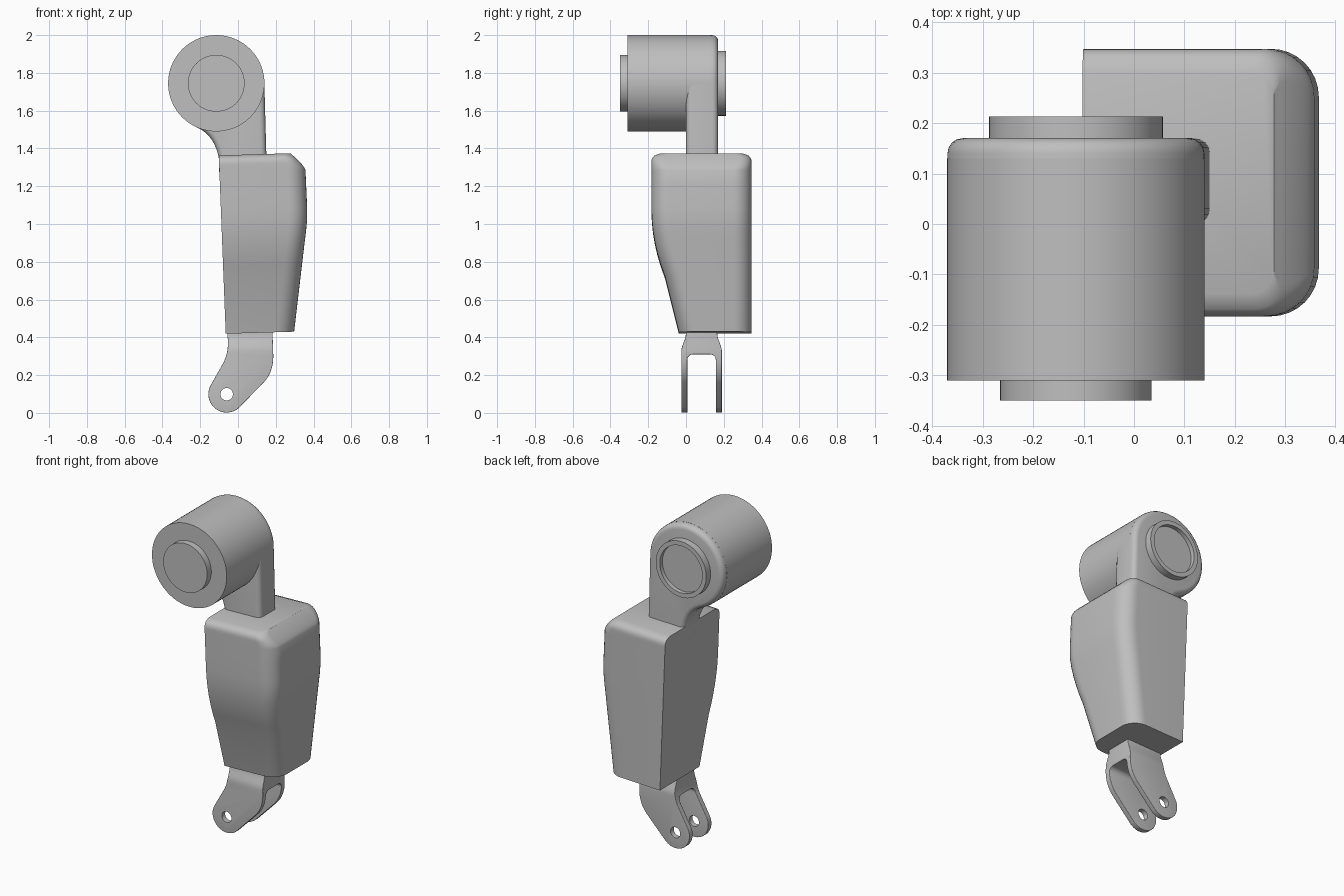
import bpy, bmesh, math
from mathutils import Vector

cube = bpy.data.objects.get("Cube")
if cube:
    bpy.data.objects.remove(cube, do_unlink=True)

grey = bpy.data.materials.new("plain grey")
grey.use_nodes = True
grey.diffuse_color = (0.52, 0.52, 0.52, 1)
grey.node_tree.nodes["Principled BSDF"].inputs["Base Color"].default_value = grey.diffuse_color


def make(name, bm):
    """Turn a bmesh into a grey object and make it active."""
    bmesh.ops.remove_doubles(bm, verts=bm.verts, dist=1e-5)
    bmesh.ops.recalc_face_normals(bm, faces=bm.faces)
    mesh = bpy.data.meshes.new(name)
    bm.to_mesh(mesh)
    bm.free()
    mesh.materials.append(grey)
    ob = bpy.data.objects.new(name, mesh)
    bpy.context.collection.objects.link(ob)
    bpy.ops.object.select_all(action='DESELECT')
    bpy.context.view_layer.objects.active = ob
    ob.select_set(True)
    return ob


def smooth(ob):
    bpy.context.view_layer.objects.active = ob
    ob.select_set(True)
    bpy.ops.object.shade_smooth_by_angle(angle=math.radians(32))


def arc(cx, cz, r, start, end, n):
    angles = [math.radians(start + (end - start) * i / n) for i in range(n + 1)]
    return [(cx + r * math.cos(a), cz + r * math.sin(a)) for a in angles]


def curve(p, q, r, n=8):
    """Rounded corner from p to r pulled towards q."""
    p, q, r = Vector(p), Vector(q), Vector(r)
    ts = [i / n for i in range(n + 1)]
    return [tuple(p * (1 - t) ** 2 + q * 2 * t * (1 - t) + r * t * t) for t in ts]


def slab(points, y0, y1):
    """Extrude an x-z outline along y."""
    bm = bmesh.new()
    face = bm.faces.new([bm.verts.new((x, y0, z)) for x, z in points])
    new = bmesh.ops.extrude_face_region(bm, geom=[face])["geom"]
    bmesh.ops.translate(bm, vec=(0, y1 - y0, 0),
                        verts=[v for v in new if isinstance(v, bmesh.types.BMVert)])
    return bm


def lathe(name, profile, segments=72):
    """Spin (radius, y) points about the barrel axis."""
    bm = bmesh.new()
    vs = [bm.verts.new((AX + r, y, AZ)) for r, y in profile]
    es = [bm.edges.new(pair) for pair in zip(vs, vs[1:])]
    bmesh.ops.spin(bm, geom=vs + es, cent=(AX, 0, AZ), axis=(0, 1, 0),
                   angle=math.tau, steps=segments, use_duplicate=False)
    smooth(make(name, bm))


def bevel(ob, width):
    mod = ob.modifiers.new("edge rounding", 'BEVEL')
    mod.width, mod.segments = width, 4
    mod.limit_method, mod.angle_limit = 'ANGLE', math.radians(40)
    bpy.context.view_layer.objects.active = ob
    bpy.ops.object.modifier_apply(modifier=mod.name)


def cut(ob, cutter):
    cutter.hide_render = True
    mod = ob.modifiers.new("cut", 'BOOLEAN')
    mod.operation, mod.solver, mod.object = 'DIFFERENCE', 'EXACT', cutter
    bpy.context.view_layer.objects.active = ob
    bpy.ops.object.modifier_apply(modifier=mod.name)
    bpy.data.objects.remove(cutter, do_unlink=True)


# Shoulder barrel with front boss, and the rimmed cap behind it
AX, AZ, R = -0.115, 1.745, 0.255
lathe("shoulder_barrel", [(0, -0.35), (0.15, -0.35), (0.15, -0.31), (R, -0.31), (R, 0.13), (0, 0.13)])
lathe("rear_cap", [(0, 0.187), (0.145, 0.187), (0.145, 0.213), (0.172, 0.213), (0.172, 0.14), (0, 0.14)])

# Neck plate: wraps the barrel's back end and runs down into the housing
outline = arc(AX, AZ, R - 0.0005, 0, 245, 50)
outline += curve(outline[-1], (-0.12, 1.47), (-0.1, 1.34))[1:]
outline += [(-0.1, 1.25), (0.152, 1.25), (0.15, 1.37)]
neck = make("neck_plate", slab(outline, 0, 0.17))
bevel(neck, 0.03)
smooth(neck)

# Housing: stacked sections, sharp on the right edge, rounded on the left edge


def section(bm, z, x0, x1, y0, y1, r):
    pts = [(x0, y0)] + arc(x1 - r, y0 + r, r, -90, 0, 8)
    pts += arc(x1 - r, y1 - r, r, 0, 90, 8) + [(x0, y1)]
    return [bm.verts.new((x, y, z + 0.03 * (x - 0.13))) for x, y in pts]


def front_y(z):
    t = max(0, min(1, (1.08 - z) / 0.36))
    bend = -0.183 + 0.071 * t * t
    return bend if z > 0.72 else -0.112 + (0.72 - z) * 0.25


def left_x(z):
    if z > 1.06:
        return 0.367 - (z - 1.06) * 0.045
    if z < 0.94:
        return 0.358 - (0.94 - z) * 0.118
    return 0.358 + 0.009 * (1 - ((1.06 - z) / 0.12) ** 2)


def right_x(z):
    return -0.065 - (z - 0.425) * 0.039


bm = bmesh.new()
heights = [0.425, 0.72] + [0.72 + 0.06 * i for i in range(1, 7)] + [1.2, 1.28]
rings = [section(bm, z, right_x(z), left_x(z), front_y(z), 0.347, 0.095) for z in heights]
for i in range(1, 9):
    a = math.radians(90 * i / 8)
    z = 1.28 + 0.09 * i / 8
    # chamfer on the left, rounded shoulder to front and back
    inset = 0.045 * (1 - math.sqrt(max(0, 1 - max(0, (z - 1.325) / 0.045) ** 2)))
    slope = 0.08 * (i / 8) ** 1.3
    rings.append(section(bm, z, right_x(z), left_x(1.28) - slope,
                         front_y(z) + inset, 0.347 - inset, 0.095 - 0.05 * i / 8))
for low, high in zip(rings, rings[1:]):
    for i in range(len(low)):
        j = (i + 1) % len(low)
        bm.faces.new((low[i], low[j], high[j], high[i]))
bm.faces.new(rings[0])
bm.faces.new(rings[-1])
smooth(make("housing", bm))

# Lower fork: bent arm, slotted between two prongs, with a pin hole
PX, PZ = -0.06, 0.099
outline = arc(PX, PZ, 0.097, 150, 314, 28)
outline += curve((0.135, 0.16), (0.187, 0.215), (0.187, 0.3))
outline += [(0.18, 0.5), (-0.062, 0.5)]
outline += curve((-0.056, 0.41), (-0.045, 0.335), (-0.075, 0.27))
bm = slab(outline, -0.025, 0.19)
for k in range(7):
    bmesh.ops.bisect_plane(bm, geom=bm.verts[:] + bm.edges[:] + bm.faces[:],
                           plane_co=(0, 0, 0.325 + 0.016 * k), plane_no=(0, 0, 1))
for v in bm.verts:
    t = max(0, min(1, (v.co.z - 0.325) / 0.096))
    v.co.y = 0.0825 + (v.co.y - 0.0825) * (1 - 0.23 * t * t * (3 - 2 * t))
fork = make("lower_fork", bm)

bm = bmesh.new()
gap = [(0.007, -0.2)] + [(0.158, -0.2)] + arc(0.128, 0.28, 0.03, 0, 90, 5) + arc(0.037, 0.28, 0.03, 90, 180, 5)
face = bm.faces.new([bm.verts.new((-0.5, y, z)) for y, z in gap])
new = bmesh.ops.extrude_face_region(bm, geom=[face])["geom"]
bmesh.ops.translate(bm, vec=(1, 0, 0), verts=[v for v in new if isinstance(v, bmesh.types.BMVert)])
cut(fork, make("slot_cutter", bm))
bevel(fork, 0.01)
cut(fork, make("pin_cutter", slab(arc(PX, PZ, 0.033, 0, 350, 35), -0.3, 0.4)))
smooth(fork)
